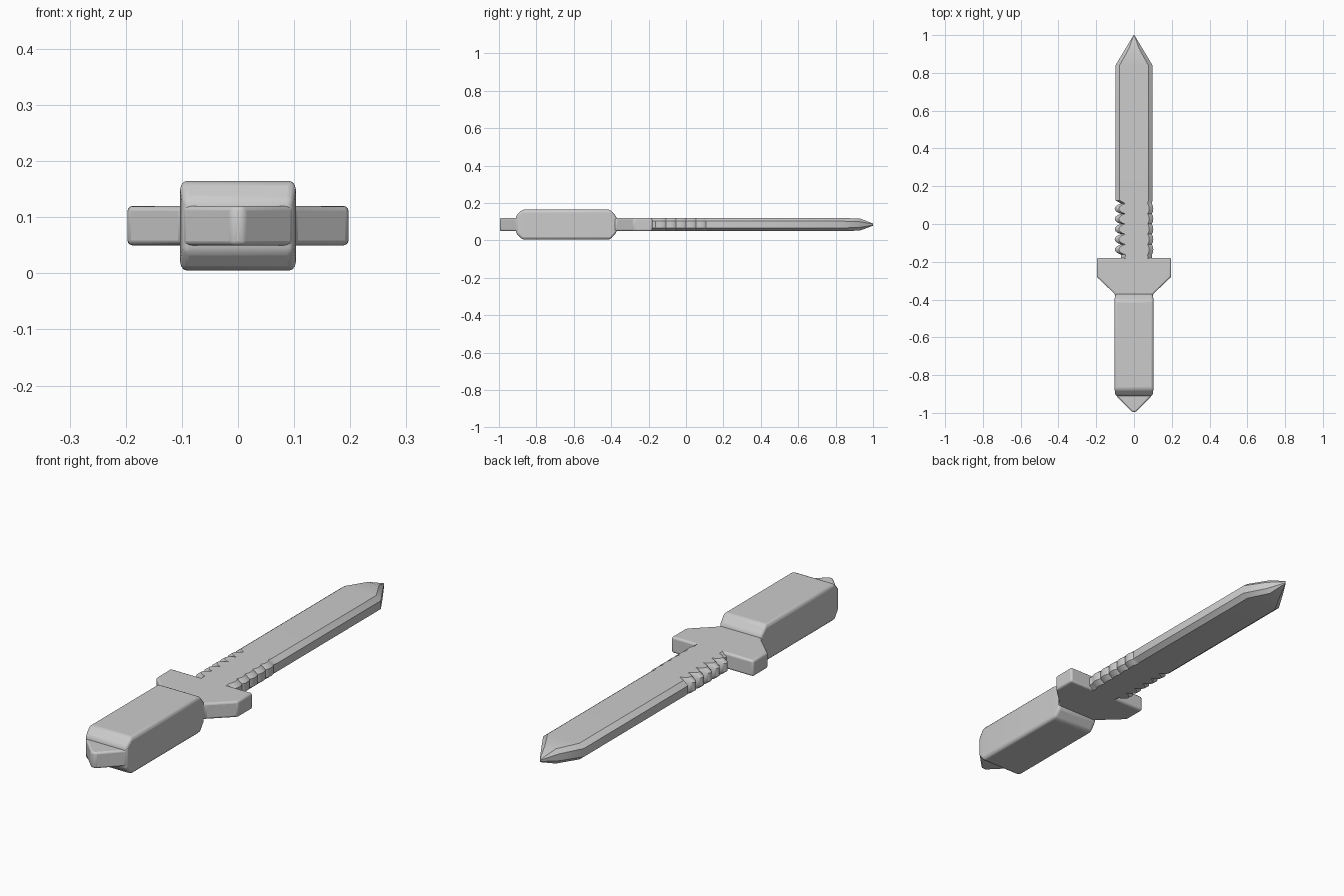
import bpy, bmesh, math

if "Cube" in bpy.data.objects:
    bpy.data.objects.remove(bpy.data.objects["Cube"])

MID = 0.09    # height of the knife's centre plane
HALF = 0.035  # half thickness of blade, guard and pommel

grey = bpy.data.materials.new("plain grey")
grey.diffuse_color = (0.6, 0.6, 0.6, 1)
grey.use_nodes = True
grey.node_tree.nodes["Principled BSDF"].inputs["Base Color"].default_value = grey.diffuse_color


def finish(name, bm, bevel=0.0):
    bmesh.ops.recalc_face_normals(bm, faces=bm.faces)
    me = bpy.data.meshes.new(name)
    bm.to_mesh(me)
    bm.free()
    ob = bpy.data.objects.new(name, me)
    bpy.context.collection.objects.link(ob)
    me.materials.append(grey)
    if bevel:
        mod = ob.modifiers.new("rounded edges", 'BEVEL')
        mod.width, mod.segments = bevel, 3
        mod.limit_method, mod.angle_limit = 'ANGLE', math.radians(25)
    bpy.ops.object.select_all(action='DESELECT')
    ob.select_set(True)
    bpy.context.view_layer.objects.active = ob
    bpy.ops.object.shade_smooth_by_angle(angle=math.radians(35))
    return ob


def prism(name, outline, bevel):
    """Plate of blade thickness from a plan outline."""
    bm = bmesh.new()
    face = bm.faces.new([bm.verts.new((x, y, MID - HALF)) for x, y in outline])
    ext = bmesh.ops.extrude_face_region(bm, geom=[face])
    verts = [g for g in ext['geom'] if isinstance(g, bmesh.types.BMVert)]
    bmesh.ops.translate(bm, verts=verts, vec=(0, 0, 2 * HALF))
    return finish(name, bm, bevel)


def loft(name, rings, bevel=0.0):
    """Skin closed rings of points and cap both ends."""
    bm = bmesh.new()
    loops = [[bm.verts.new(p) for p in ring] for ring in rings]
    for a, b in zip(loops, loops[1:]):
        for i in range(len(a)):
            j = (i + 1) % len(a)
            bm.faces.new((a[i], a[j], b[j], b[i]))
    bm.faces.new(loops[0])
    bm.faces.new(loops[-1])
    return finish(name, bm, bevel)


def blade_ring(y, left, right, h, edge=0.018, inset=0.022):
    il, ir = min(inset, left * 0.4), min(inset, right * 0.4)
    return [(x, y, MID + z) for x, z in (
        (-left, -edge), (-left + il, -h), (right - ir, -h), (right, -edge),
        (right, edge), (right - ir, h), (-left + il, h), (-left, edge))]


# blade: ground edges, row of teeth near the guard, pointed tip
rings = [blade_ring(-0.22, 0.07, 0.10, HALF)]
steps, pitch, teeth = 10, 0.054, 5
for i in range(teeth * steps + 1):
    t = i / steps
    bump = abs(math.sin(math.pi * t)) ** 0.7
    rings.append(blade_ring(-0.162 + t * pitch, 0.068 + 0.034 * bump,
                            0.094 + 0.008 * bump, HALF))
rings += [blade_ring(0.125, 0.098, 0.098, HALF),
          blade_ring(0.84, 0.098, 0.098, HALF),
          blade_ring(0.93, 0.044, 0.044, 0.032, 0.015),
          blade_ring(1.0, 0.002, 0.002, 0.006, 0.003)]
loft("blade", rings)

# guard: two square wings tapering back to the grip
half = [(0.10, -0.39), (0.10, -0.372), (0.197, -0.28), (0.197, -0.18)]
prism("guard", half + [(-x, y) for x, y in reversed(half)], 0.01)


# grip: thick rounded block with sloped ends
def grip_ring(y, w, h):
    return [(-w, y, MID - h), (w, y, MID - h), (w, y, MID + h), (-w, y, MID + h)]


loft("grip", [grip_ring(-0.91, 0.098, 0.045), grip_ring(-0.875, 0.103, 0.08),
              grip_ring(-0.405, 0.103, 0.08), grip_ring(-0.37, 0.100, 0.04)], 0.012)

# pommel: blunt wedge behind the grip
prism("pommel", [(-0.098, -0.87), (-0.098, -0.905), (-0.01, -0.995),
                 (0.01, -0.995), (0.098, -0.905), (0.098, -0.87)], 0.008)

# rest the whole knife on the ground, centred lengthwise
bpy.context.view_layer.update()
for ob in bpy.context.scene.objects:
    ob.location.z = -0.005
